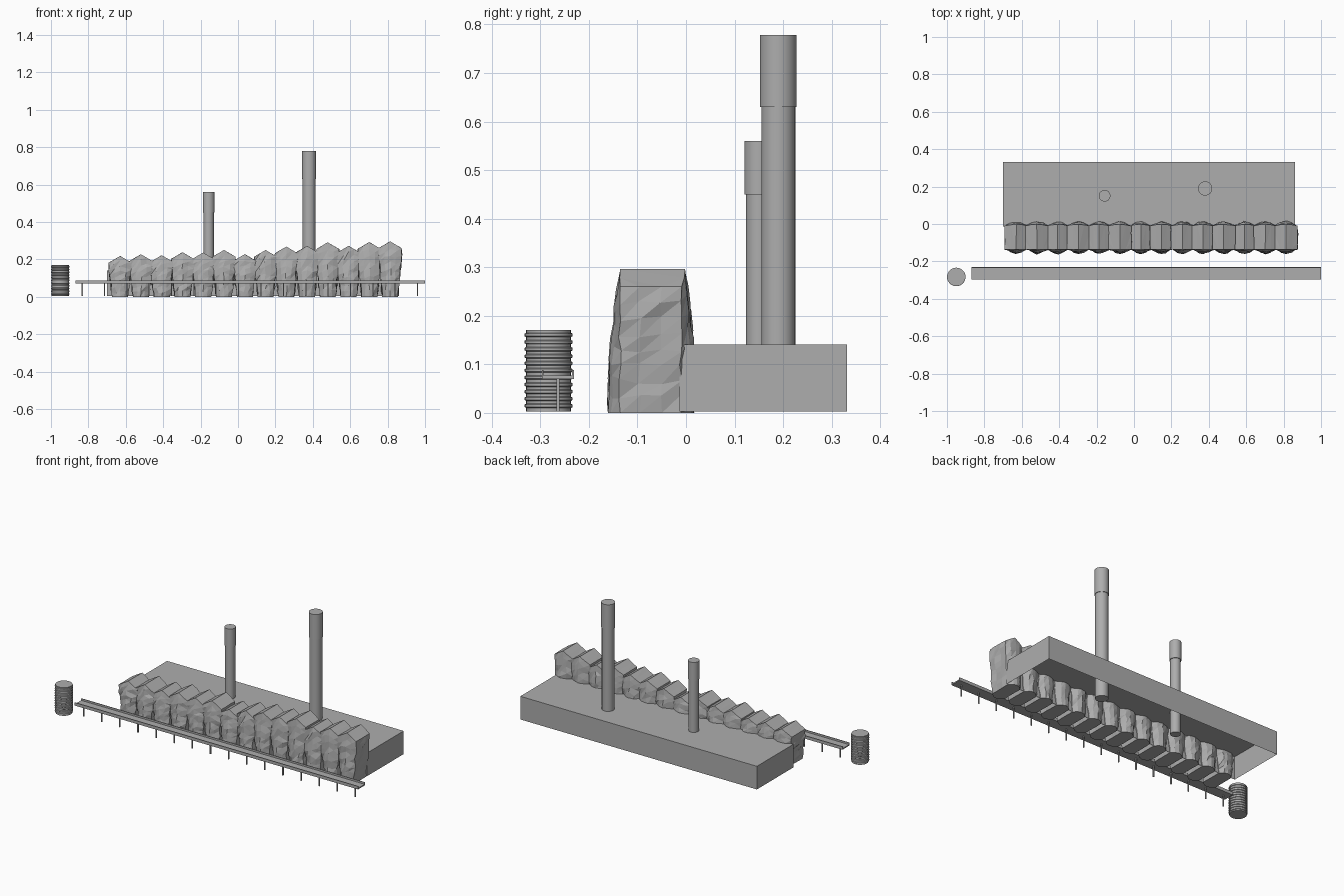
import bpy, bmesh, random
from math import pi, cos, sin

random.seed(4)
cube = bpy.data.objects.get("Cube")
if cube:
    bpy.data.objects.remove(cube, do_unlink=True)

GREY = (0.42, 0.42, 0.42, 1)
mat = bpy.data.materials.new("plain grey")
mat.use_nodes = True
mat.diffuse_color = GREY
mat.node_tree.nodes["Principled BSDF"].inputs["Base Color"].default_value = GREY


def finish(name, bm):
    """Turn a bmesh into a named grey object."""
    bmesh.ops.recalc_face_normals(bm, faces=bm.faces)
    mesh = bpy.data.meshes.new(name)
    bm.to_mesh(mesh)
    bm.free()
    mesh.materials.append(mat)
    obj = bpy.data.objects.new(name, mesh)
    bpy.context.collection.objects.link(obj)
    return obj


def add_box(bm, x0, x1, y0, y1, z0, z1):
    verts = bmesh.ops.create_cube(bm, size=1)["verts"]
    for v in verts:
        v.co = (x1 if v.co.x > 0 else x0,
                y1 if v.co.y > 0 else y0,
                z1 if v.co.z > 0 else z0)


def lathe(name, x, y, profile, sides=32):
    """Closed solid of revolution from (radius, height) pairs."""
    bm = bmesh.new()
    rings = [[bm.verts.new((x + r * cos(2 * pi * k / sides), y + r * sin(2 * pi * k / sides), z))
              for k in range(sides)] for r, z in profile]
    for a, b in zip(rings, rings[1:]):
        for k in range(sides):
            n = (k + 1) % sides
            bm.faces.new((a[k], a[n], b[n], b[k]))
    bm.faces.new(rings[0][::-1])
    bm.faces.new(rings[-1])
    obj = finish(name, bm)
    bpy.ops.object.select_all(action='DESELECT')
    obj.select_set(True)
    bpy.context.view_layer.objects.active = obj
    bpy.ops.object.shade_smooth_by_angle(angle=pi / 6)
    return obj


def rock(name, x, height, levels=8):
    """Faceted slab that widens upwards and ends in a gable."""
    cols = (-1, -0.5, 0, 0.5, 1)
    bm = bmesh.new()
    rings = []
    for i in range(levels + 1):
        t = i / levels
        half = 0.042 + 0.019 * min(t / 0.85, 1)
        front = -0.16 + 0.024 * t ** 2
        back = 0.016 - 0.018 * t ** 3
        wall_f, wall_b = -0.136, -0.01
        outline = [(c, front + (wall_f - front) * c * c) for c in cols]
        outline += [(1, -0.095), (1, -0.05)]
        outline += [(c, back + (wall_b - back) * c * c) for c in reversed(cols)]
        outline += [(-1, -0.05), (-1, -0.095)]
        ring = []
        for c, y in outline:
            j = 0.007 if 0 < i < levels else 0.002
            z = t * (height - 0.036 * abs(c))
            if 0 < i < levels:
                z += random.uniform(-j, j)
            ring.append(bm.verts.new((x + c * half + random.uniform(-j, j) * 0.7,
                                      y + random.uniform(-j, j) * 0.5, z)))
        rings.append(ring)
    n = len(rings[0])
    # Walls with slanted facets
    for a, b in zip(rings, rings[1:]):
        for k in range(n):
            m = (k + 1) % n
            bm.faces.new((a[k], a[m], b[m]))
            bm.faces.new((a[k], b[m], b[k]))
    # Gable roof strips and flat base
    for ring in (rings[0], rings[-1]):
        f, bk = ring[:5], ring[7:12][::-1]
        bm.faces.new((f[0], f[1], bk[1], bk[0], ring[12], ring[13]))
        bm.faces.new((f[1], f[2], bk[2], bk[1]))
        bm.faces.new((f[2], f[3], bk[3], bk[2]))
        bm.faces.new((f[3], f[4], ring[5], ring[6], bk[4], bk[3]))
    bmesh.ops.triangulate(bm, faces=[f for f in bm.faces if len(f.verts) > 3])
    return finish(name, bm)


# Long hall, open underneath
bm = bmesh.new()
add_box(bm, -0.7, 0.86, -0.013, 0.332, 0.003, 0.141)
under = min(bm.faces, key=lambda f: f.calc_center_median().z)
bmesh.ops.delete(bm, geom=[under], context='FACES_ONLY')
finish("hall", bm)

# Two chimneys with wider tops
lathe("small_chimney", -0.157, 0.151, [(0.0275, 0.003), (0.0275, 0.45), (0.031, 0.45), (0.031, 0.56)])
lathe("large_chimney", 0.38, 0.19, [(0.035, 0.003), (0.035, 0.63), (0.038, 0.63), (0.038, 0.778)])

# Row of rocks, rising towards the left
heights = (0.218, 0.227, 0.222, 0.238, 0.236, 0.25, 0.228,
           0.25, 0.268, 0.272, 0.291, 0.272, 0.292, 0.296)
for i, h in enumerate(heights):
    rock(f"rock_{i + 1}", -0.63 + 0.111 * i, h)

# Channel on thin legs
bm = bmesh.new()
add_box(bm, -0.87, 1.0, -0.297, -0.231, 0.07, 0.077)
add_box(bm, -0.87, 1.0, -0.297, -0.293, 0.077, 0.088)
add_box(bm, -0.87, 1.0, -0.235, -0.231, 0.077, 0.088)
finish("channel", bm)
bm = bmesh.new()
for i in range(16):
    x = -0.833 + 0.1195 * i
    add_box(bm, x - 0.003, x + 0.003, -0.267, -0.261, 0.003, 0.07)
finish("channel_legs", bm)

# Ribbed tank
profile = [(0.046, 0.003)]
for i in range(11):
    z = 0.01 + 0.0146 * i
    profile += [(0.046, z), (0.0495, z + 0.002), (0.0495, z + 0.007), (0.046, z + 0.009)]
profile.append((0.046, 0.171))
lathe("ribbed_tank", -0.95, -0.283, profile)
